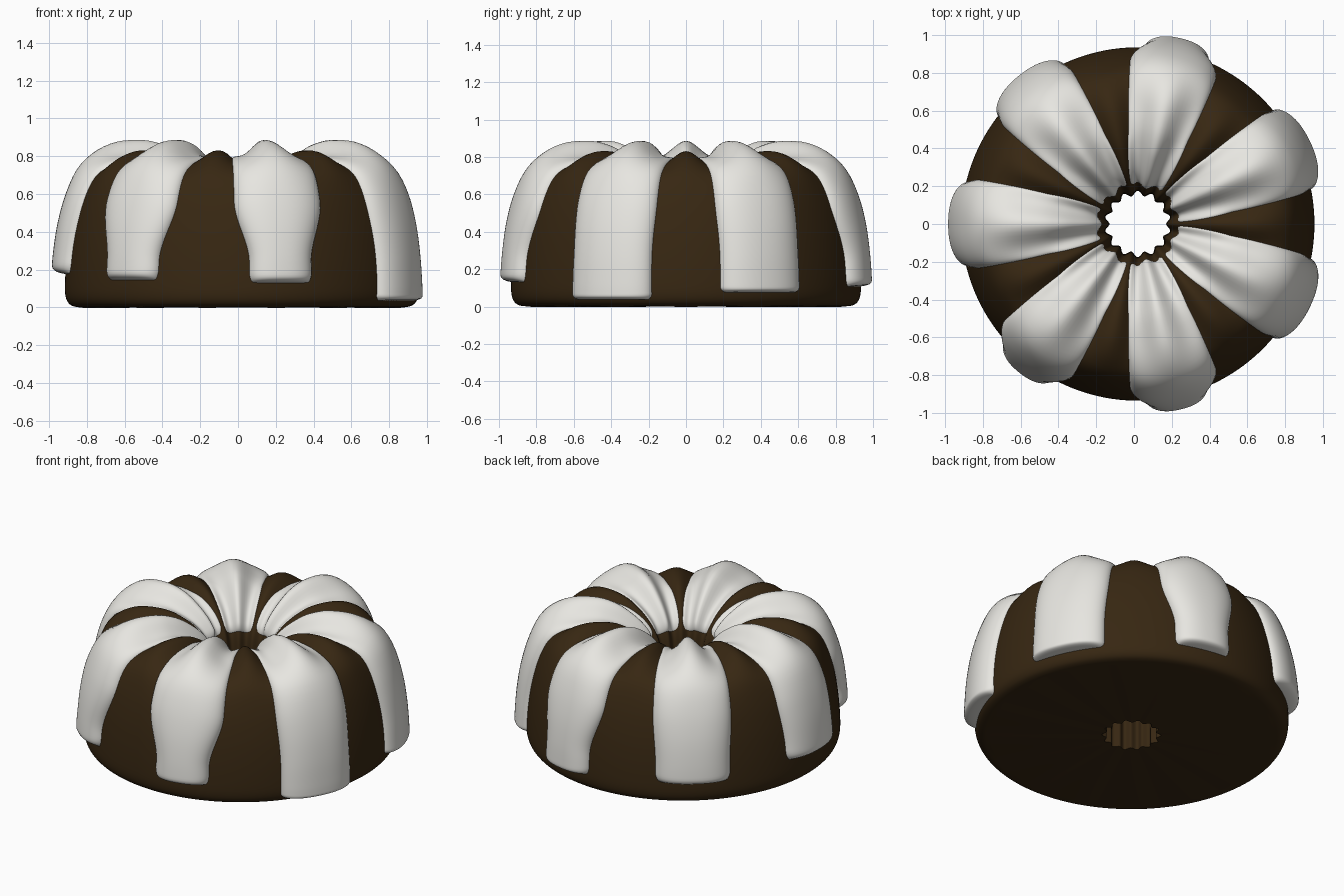
import bpy, math
from mathutils import Vector

cube = bpy.data.objects.get("Cube")
if cube:
    bpy.data.objects.remove(cube, do_unlink=True)

CX = 0.02          # axis of the ring
LOBES = 14
STRIPS = 7


def material(name, rgb):
    m = bpy.data.materials.new(name)
    m.use_nodes = True
    m.diffuse_color = (*rgb, 1)
    bsdf = m.node_tree.nodes["Principled BSDF"]
    bsdf.inputs["Base Color"].default_value = (*rgb, 1)
    bsdf.inputs["Roughness"].default_value = 0.6
    return m


chocolate = material("chocolate brown", (0.038, 0.020, 0.006))
icing_white = material("icing white", (0.80, 0.79, 0.75))


def clamp(x):
    return min(max(x, 0.0), 1.0)


def smooth_path(pts, sub=5):
    """Catmull-Rom curve through (radius, z) points."""
    p = [Vector(q) for q in pts]
    p = [2 * p[0] - p[1]] + p + [2 * p[-1] - p[-2]]
    out = []
    for a, b, c, d in zip(p, p[1:], p[2:], p[3:]):
        for k in range(sub):
            t = k / sub
            out.append(0.5 * (2 * b + (c - a) * t + (2 * a - 5 * b + 4 * c - d) * t * t
                              + (3 * b - a - 3 * c + d) * t ** 3))
    return out + [p[-2]]


def sample(path, i):
    """Point and outward normal at a fractional index."""
    i = min(max(i, 0), len(path) - 1.001)
    k = int(i)
    point = path[k].lerp(path[k + 1], i - k)
    t = (path[min(k + 2, len(path) - 1)] - path[max(k - 1, 0)]).normalized()
    return point, Vector((-t.y, t.x))


def flute(r, angle):
    """Height of the fluting, strong on the crown and fading on the outer wall."""
    fade = clamp((0.88 - r) / 0.28)
    fade = fade * fade * (3 - 2 * fade)
    amp = min(0.033, 0.013 + 0.08 * max(r - 0.17, 0)) * fade
    return amp * math.cos(LOBES * (angle - math.pi))


def place(point, normal, angle, lift):
    q = point + normal * (lift + flute(point.x, angle))
    return (CX + q.x * math.cos(angle), q.x * math.sin(angle), q.y)


def grid_object(name, rows, mat, cyclic):
    nr, nc = len(rows), len(rows[0])
    verts = [v for row in rows for v in row]
    faces = []
    for i in range(nr if cyclic else nr - 1):
        for j in range(nc if cyclic else nc - 1):
            a, b = (i + 1) % nr, (j + 1) % nc
            faces.append((i * nc + j, a * nc + j, a * nc + b, i * nc + b))
    mesh = bpy.data.meshes.new(name)
    mesh.from_pydata(verts, [], faces)
    mesh.materials.append(mat)
    ob = bpy.data.objects.new(name, mesh)
    bpy.context.collection.objects.link(ob)
    bpy.ops.object.select_all(action='DESELECT')
    ob.select_set(True)
    bpy.context.view_layer.objects.active = ob
    bpy.ops.object.shade_smooth_by_angle(angle=math.radians(50))


# Shared section: up the hole, over the crown and down the outer wall
hole = [(0.163, 0.0), (0.163, 0.2), (0.166, 0.4), (0.178, 0.52)]
crown = [(0.205, 0.61), (0.27, 0.69), (0.35, 0.745), (0.44, 0.783), (0.54, 0.798),
         (0.64, 0.79), (0.735, 0.755), (0.81, 0.69), (0.865, 0.57), (0.903, 0.42),
         (0.925, 0.27), (0.935, 0.13)]
foot = [(0.932, 0.06), (0.915, 0.022), (0.885, 0.005), (0.84, 0.0)]

# Ring cake, with the flat underside closing the section
cake_path = smooth_path(hole + crown + foot)
SEG = 168
rows = []
for i in range(len(cake_path)):
    point, normal = sample(cake_path, i)
    if i == 0:
        normal = Vector((-1, 0))
    rows.append([place(point, normal, 2 * math.pi * j / SEG, 0) for j in range(SEG)])
grid_object("cake", rows, chocolate, True)

# Icing strips: (lower end height, half angle at the lower end in degrees)
strip_path = smooth_path(crown + [(0.937, 0.06), (0.937, 0.0)], 8)
drips = [(0.17, 14), (0.13, 10.5), (0.12, 10.5), (0.03, 14.5),
         (0.07, 14.5), (0.10, 11), (0.14, 14)]
NU, NV = 28, 64


def half_angle(point, low):
    """Half width of a strip in degrees: wide inside, narrower down the wall."""
    r, z = point
    if r < 0.5:
        h = 25 + (18.8 - 25) * (r - 0.2) / 0.3
    else:
        h = 18.8 + (15.2 - 18.8) * (r - 0.5) / 0.43
    if r > 0.8:
        t = clamp((0.56 - z) / 0.32)
        h += (low - h) * t * t * (3 - 2 * t)
    return h


for n, (z_end, low) in enumerate(drips):
    centre = math.pi + n * 2 * math.pi / STRIPS
    last = max(i for i, p in enumerate(strip_path) if p.x < 0.6 or p.y >= z_end)
    rows = []
    for i in range(NV + 1):
        v = 0.5 - 0.5 * math.cos(math.pi * i / NV)
        point, normal = sample(strip_path, v * last)
        # blunt rounded ends
        tail = clamp((v - 0.96) / 0.04)
        head = clamp((0.05 - v) / 0.05)
        end = (1 - tail ** 4) ** 0.5 * (1 - head ** 2) ** 0.5
        half = math.radians(half_angle(point, low)) * (1 - 0.1 * tail ** 2 - 0.15 * head ** 2)
        thick = 0.025 + 0.03 * clamp((point.x - 0.2) / 0.3) + 0.02 * clamp((point.x - 0.6) / 0.3)
        row = []
        for j in range(NU + 1):
            u = math.sin(math.pi * (j / NU - 0.5))
            dome = clamp(1 - abs(u) ** 2.6) ** 0.5
            lift = (thick + 0.014) * dome * end - 0.014
            row.append(place(point, normal, centre + u * half, lift))
        rows.append(row)
    grid_object(f"icing_strip_{n + 1}", rows, icing_white, False)
